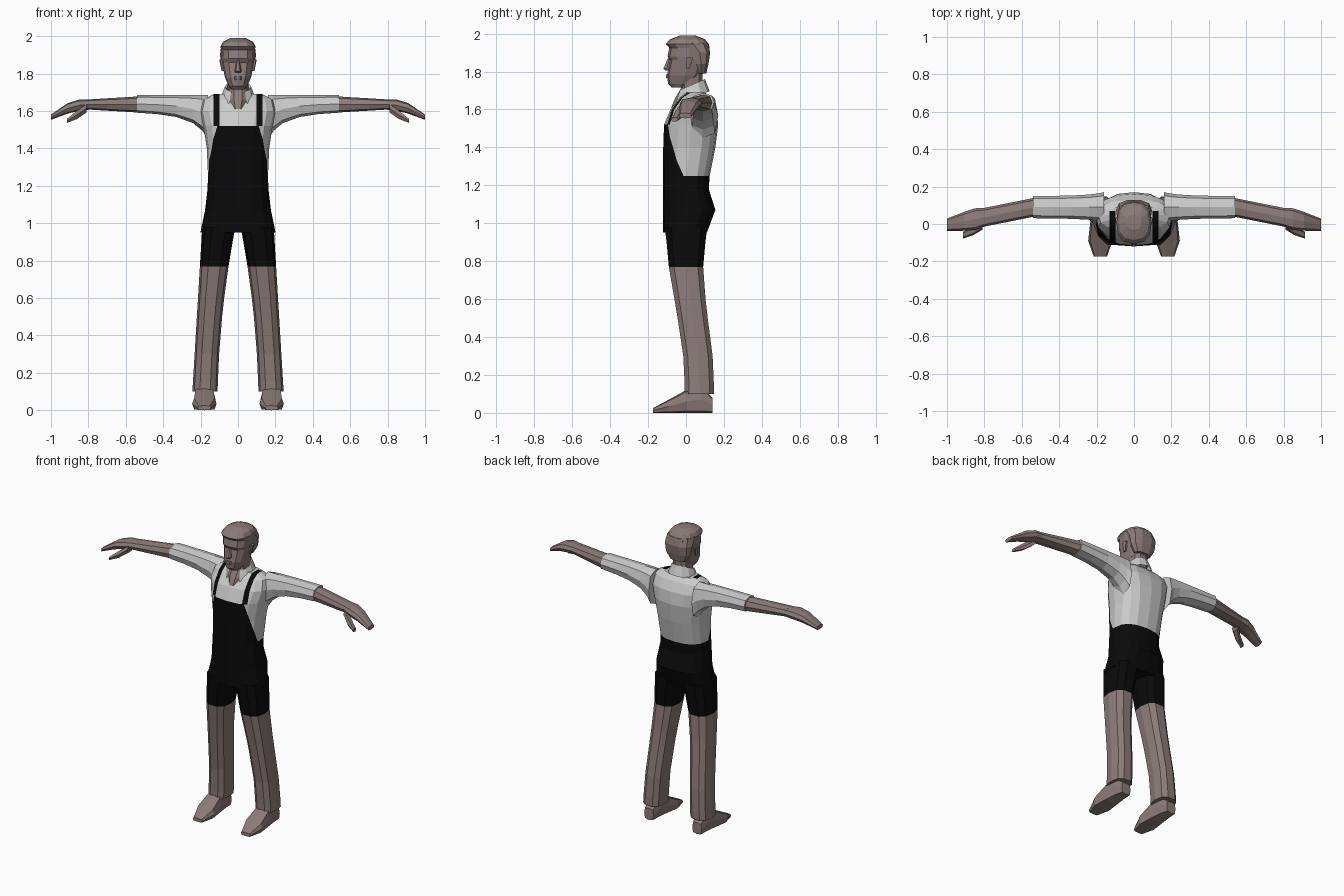
import bpy, bmesh, math

old = bpy.data.objects.get("Cube")
if old:
    bpy.data.objects.remove(old, do_unlink=True)


def material(name, red, green, blue):
    mat = bpy.data.materials.new(name)
    mat.use_nodes = True
    colour = (red, green, blue, 1)
    mat.diffuse_color = colour
    mat.node_tree.nodes["Principled BSDF"].inputs["Base Color"].default_value = colour
    return mat


SKIN = material("warm_grey_brown", 0.26, 0.2, 0.19)
SHIRT = material("light_grey", 0.6, 0.6, 0.6)
BLACK = material("black", 0.003, 0.003, 0.003)


def finish(name, bm, materials, rule=None):
    """Turn a bmesh into an object; rule picks a material from a face centre."""
    bmesh.ops.recalc_face_normals(bm, faces=bm.faces)
    for face in bm.faces:
        face.material_index = rule(face.calc_center_median()) if rule else 0
    mesh = bpy.data.meshes.new(name)
    bm.to_mesh(mesh)
    bm.free()
    for mat in materials:
        mesh.materials.append(mat)
    bpy.context.collection.objects.link(bpy.data.objects.new(name, mesh))


def around(centre, radius):
    return centre - radius, centre + radius


def rounded(angle, span, wave, power):
    """Coordinate on a squared-off ellipse that fills the span."""
    low, high = span
    value = wave(angle)
    return (low + high) / 2 + (high - low) / 2 * math.copysign(abs(value) ** power, value)


def loft(sections, axis="z", sides=8, power=0.75, mirror=1):
    """Skin rounded rings; each section is (position, span, span)."""
    bm = bmesh.new()
    rings = []
    for position, first, second in sections:
        ring = []
        for i in range(sides):
            angle = math.tau * i / sides
            u = rounded(angle, first, math.cos, power)
            v = rounded(angle, second, math.sin, power)
            x, y, z = {"x": (position, u, v), "y": (u, position, v), "z": (u, v, position)}[axis]
            ring.append(bm.verts.new((x * mirror, y, z)))
        rings.append(ring)
    for lower, upper in zip(rings, rings[1:]):
        for i in range(sides):
            bm.faces.new((lower[i - 1], lower[i], upper[i], upper[i - 1]))
    bm.faces.new(rings[0])
    bm.faces.new(rings[-1])
    return bm


def upright(rows, sides=10):
    """Loft centred on the body from rows of (height, half width, front, back)."""
    return loft([(z, around(0, width), (front, back)) for z, width, front, back in rows],
                sides=sides, power=0.8)


def cut(bm, point, normal, above):
    """Slice the faces higher than a given height along a plane."""
    faces = [face for face in bm.faces if face.calc_center_median().z > above]
    geom = set(faces)
    for face in faces:
        geom.update(face.edges)
        geom.update(face.verts)
    bmesh.ops.bisect_plane(bm, geom=list(geom), dist=0.0001, plane_co=point, plane_no=normal)


# Torso: narrow waist, sloping chest and shoulders, with bib and straps cut in
WAIST, BIB_TOP = 1.25, 1.52
BIB_SLOPE, BIB_PEAK = 0.48, 1.55
STRAP_EDGES, STRAP_END = (0.1, 0.13), 0.07


def torso_row(z, back):
    width = min(0.16 + 0.4 * (z - 1.27) ** 2, 3.51 - 2 * z)
    front = 2.6 * max(0, z - 1.48) ** 2 - 0.12
    return z, width, front, back


back_line = ((0.95, 0.11), (1.07, 0.155), (1.18, 0.12), (WAIST, 0.125), (1.4, 0.155),
             (BIB_TOP, 0.17), (1.6, 0.16), (1.66, 0.13), (1.69, 0.1))
bm = upright([torso_row(z, back) for z, back in back_line], sides=16)
for mirror in (1, -1):
    cut(bm, (0, 0, BIB_PEAK), (mirror, 1, BIB_SLOPE), WAIST)
    for edge in STRAP_EDGES:
        cut(bm, (mirror * edge, 0, 0), (1, 0, 0), BIB_TOP)
cut(bm, (0, STRAP_END, 0), (0, 1, 0), BIB_TOP)


def overalls(c):
    inner, outer = STRAP_EDGES
    if c.z < WAIST:
        return 1
    if c.z < BIB_TOP:
        return int(c.y < 0.02 and abs(c.x) + c.y < BIB_SLOPE * (BIB_PEAK - c.z))
    return int(inner < abs(c.x) < outer and c.y < STRAP_END)


finish("torso", bm, [SHIRT, BLACK], overalls)

# Neck, showing in the open shirt front
neck = [(1.61, 0.035, -0.08, 0.05), (1.66, 0.055, -0.06, 0.08),
        (1.71, 0.055, -0.03, 0.09), (1.8, 0.06, -0.03, 0.09)]
finish("neck", upright(neck), [SKIN])

# Collar: folded band, higher at the back and open at the front
bm = bmesh.new()
columns = []
for step in range(11):
    angle = math.radians(30 * step - 60)
    rise = 0.03 * (math.sin(angle) + 1)
    column = []
    for radius, z in ((0.06, 1.69), (0.07, 1.7), (0.095, 1.635)):
        y = 0.03 + radius * math.sin(angle)
        column.append(bm.verts.new((radius * math.cos(angle), y, z + rise)))
    columns.append(column)
for near, far in zip(columns, columns[1:]):
    for k in (1, 2):
        bm.faces.new((near[k - 1], near[k], far[k], far[k - 1]))
finish("collar", bm, [SHIRT])

# Head: chin, jaw, brow, and hair brim overhanging the forehead
skull = [(1.715, 0.035, -0.075, 0), (1.735, 0.05, -0.095, 0.05), (1.78, 0.07, -0.1, 0.085),
         (1.86, 0.086, -0.085, 0.12), (1.88, 0.088, -0.097, 0.12), (1.925, 0.09, -0.088, 0.125),
         (1.945, 0.094, -0.107, 0.12), (1.97, 0.08, -0.085, 0.1), (1.99, 0.04, -0.03, 0.05)]
finish("head", upright(skull, sides=12), [SKIN])
hair = [(1.79, 0.06, 0.05, 0.108), (1.84, 0.09, 0.04, 0.12),
        (1.9, 0.096, 0.015, 0.13), (1.95, 0.09, -0.05, 0.12)]
finish("hair_back", upright(hair), [SKIN])
nose = [(1.805, 0.015, -0.11, -0.08), (1.815, 0.018, -0.122, -0.08), (1.87, 0.008, -0.097, -0.08)]
finish("nose", upright(nose, sides=6), [SKIN])
lips = [(z, 0.02, -0.107, -0.08) for z in (1.765, 1.785)]
finish("lips", upright(lips, sides=6), [SKIN])


# Limb rules: each gives one cross-section at a place along the limb
def arm_section(x, depth, height):
    y = 0.09 - 0.2 * max(0, x - 0.53)
    z = 1.635 - 1.7 * max(0, x - 0.8) ** 2
    return x, around(y, depth), around(z, height)


def sleeve_section(x):
    height = 0.04 + 0.002 / x ** 2
    return x, around(0.09, 0.045 + 0.3 * height ** 1), around(1.685 - height, height)


def leg_section(z):
    inner, outer = 0.11 - 0.1 * z ** 2, 0.25 - 0.06 * z
    y = 0.07 * min(1, max(0, 1.5 - 2 * z))
    return z, (inner, outer), around(y, 0.08 + 0.04 * z ** 4)


def foot_section(y, width, height):
    return y, around(0.18, width), (0, height)


SHORTS_HEM = 0.77
sleeve = [sleeve_section(x) for x in (0.16, 0.19, 0.24, 0.33, 0.43, 0.54)]
forearm = [arm_section(x, 0.05, 0.075 - 0.06 * x) for x in (0.53, 0.62, 0.7, 0.8)]
palm = [arm_section(*row) for row in ((0.79, 0.048, 0.027), (0.85, 0.058, 0.03),
                                      (0.91, 0.05, 0.028), (1, 0.033, 0.014))]
thumb = [(0.81, around(0, 0.03), around(1.615, 0.025)),
         (0.86, around(-0.035, 0.025), around(1.58, 0.025)),
         (0.915, around(-0.06, 0.018), around(1.547, 0.012))]
leg = [leg_section(z) for z in (0.1, 0.15, 0.3, 0.5, 0.6, SHORTS_HEM, 0.9, 0.98)]
foot = [foot_section(*row) for row in ((0.14, 0.035, 0.08), (0.08, 0.045, 0.14), (0, 0.055, 0.12),
                                       (-0.09, 0.065, 0.07), (-0.175, 0.035, 0.025))]
ear = [(1.815, (0.075, 0.088), (0, 0.02)), (1.875, (0.08, 0.1), (0, 0.04))]

for side, mirror in (("left", 1), ("right", -1)):
    finish(side + "_ear", loft(ear, sides=6, mirror=mirror), [SKIN])
    finish(side + "_sleeve", loft(sleeve, "x", mirror=mirror), [SHIRT])
    finish(side + "_forearm", loft(forearm, "x", mirror=mirror), [SKIN])
    finish(side + "_hand", loft(palm, "x", mirror=mirror), [SKIN])
    finish(side + "_thumb", loft(thumb, "x", sides=6, mirror=mirror), [SKIN])
    finish(side + "_leg", loft(leg, sides=10, mirror=mirror), [SKIN, BLACK],
           lambda c: int(c.z > SHORTS_HEM))
    finish(side + "_foot", loft(foot, "y", power=0.5, mirror=mirror), [SKIN])
